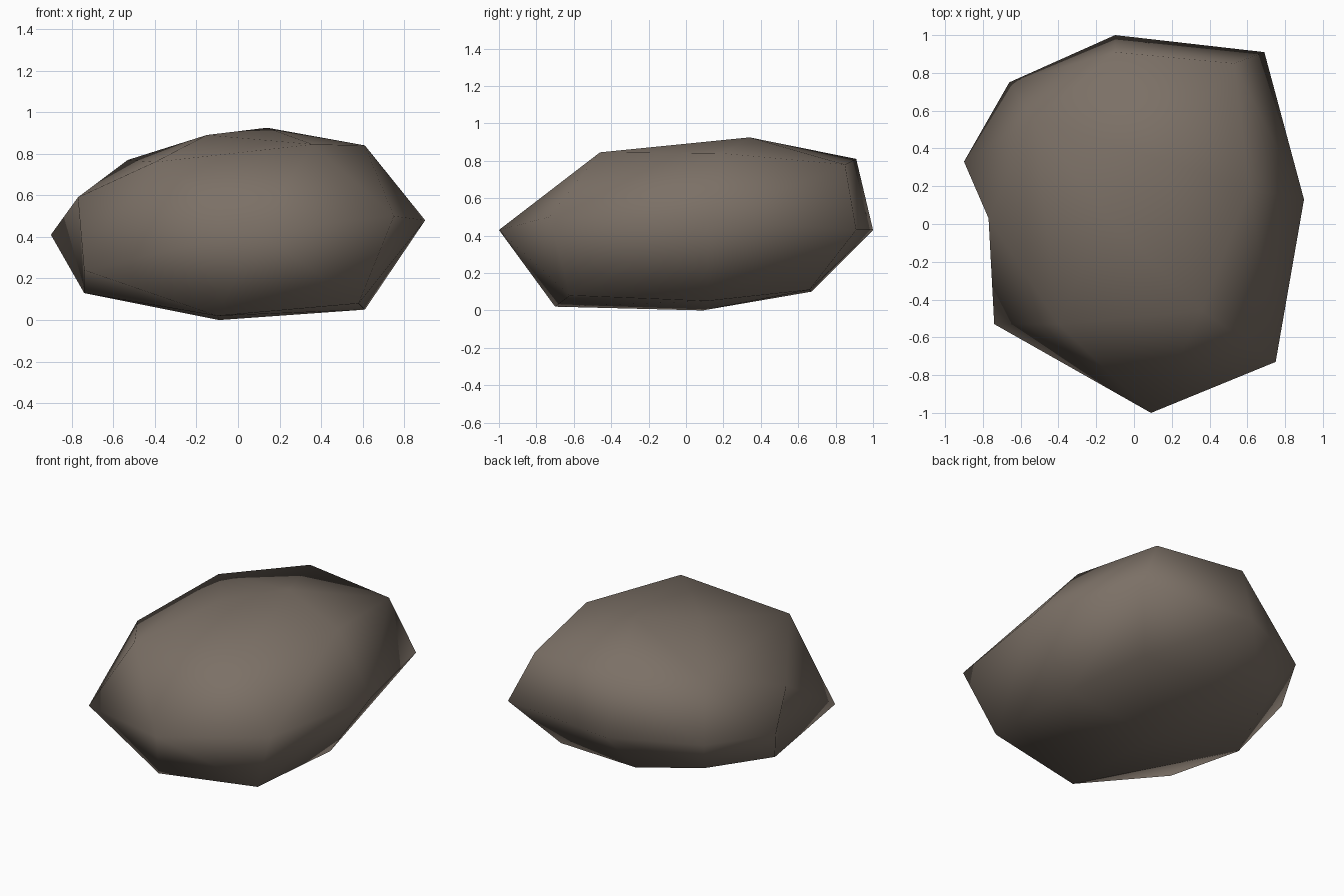
import bpy
import bmesh
from mathutils import Vector

default_cube = bpy.data.objects.get("Cube")
if default_cube:
    bpy.data.objects.remove(default_cube, do_unlink=True)


def flat_material(name, colour):
    material = bpy.data.materials.new(name)
    material.use_nodes = True
    material.diffuse_color = colour
    shader = material.node_tree.nodes["Principled BSDF"]
    shader.inputs["Base Color"].default_value = colour
    shader.inputs["Roughness"].default_value = 0.9
    return material


# Corners of the boulder: crown, waist and underside
corners = {
    "crown_back_right": (-.53, .55, .77),
    "crown_back": (-.1, .91, .81),
    "crown_back_left": (.53, .85, .78),
    "crown_left": (.61, .19, .84),
    "crown_peak": (.14, .34, .925),
    "crown_centre": (-.15, .05, .89),
    "crown_right": (-.77, .03, .59),
    "crown_front_right": (-.4, -.53, .76),
    "crown_front_left": (.36, -.46, .845),
    "waist_front": (.09, -1, .43),
    "waist_front_left": (.75, -.73, .5),
    "waist_left": (.9, .13, .48),
    "waist_back_left": (.69, .91, .43),
    "waist_back": (-.1, 1, .43),
    "waist_back_right": (-.66, .75, .43),
    "waist_right": (-.9, .33, .41),
    "waist_front_right": (-.74, -.53, .24),
    "underside_front": (-.1, -.7, .02),
    "underside_front_left": (.58, -.62, .08),
    "underside_left": (.61, .11, .05),
    "underside_back_left": (.47, .66, .11),
    "underside_back": (-.09, .67, .1),
    "underside_back_right": (-.54, .58, .18),
    "underside_right": (-.74, .11, .13),
    "underside_centre": (-.09, .09, 0),
}

# Stretch a skin of facets over the corners
bm = bmesh.new()
for position in corners.values():
    bm.verts.new(position)
hull = bmesh.ops.convex_hull(bm, input=bm.verts)
loose = {v for v in hull["geom_interior"] + hull["geom_unused"]
         if isinstance(v, bmesh.types.BMVert)}
bmesh.ops.delete(bm, geom=list(loose), context="VERTS")


def nearest(name):
    target = Vector(corners[name])
    return min(bm.verts, key=lambda v: (v.co - target).length)


# Fold the right flank inward to form its shallow notch
ridge = bm.edges.get((nearest("waist_right"), nearest("waist_front_right")))
if ridge:
    bmesh.ops.rotate_edges(bm, edges=[ridge], use_ccw=False)
bmesh.ops.recalc_face_normals(bm, faces=bm.faces)
for face in bm.faces:
    face.smooth = True

mesh = bpy.data.meshes.new("boulder")
bm.to_mesh(mesh)
bm.free()
mesh.materials.append(flat_material("warm grey stone", (.2, .163, .133, 1)))
boulder = bpy.data.objects.new("boulder", mesh)
bpy.context.collection.objects.link(boulder)
